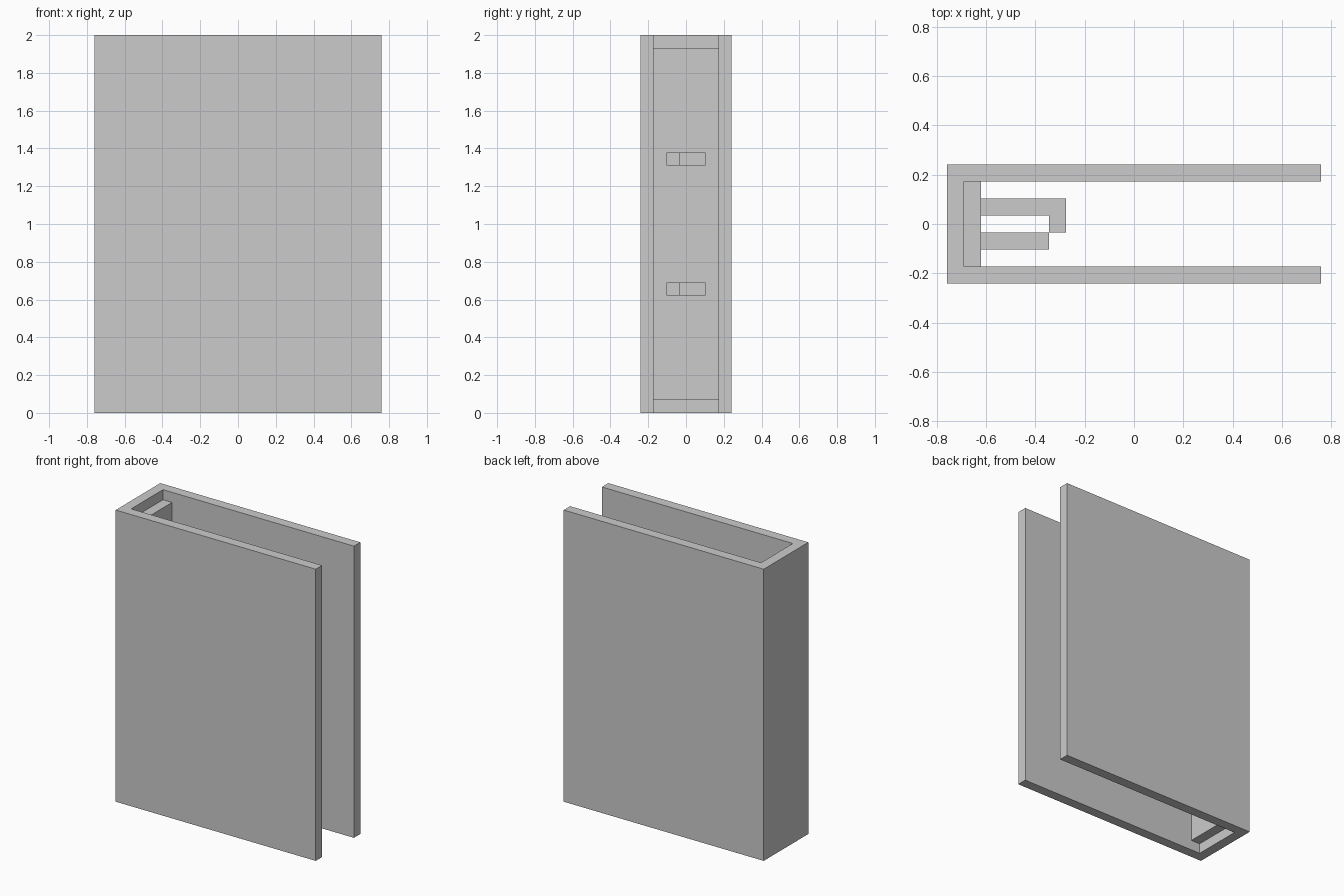
import bpy, bmesh

if "Cube" in bpy.data.objects:
    bpy.data.objects.remove(bpy.data.objects["Cube"])

U = 2 / 29  # grid unit: the wall thickness


def extrude(name, profile, z0, z1):
    """Extrude an XY outline (in grid units) from z0 to z1."""
    bm = bmesh.new()
    face = bm.faces.new([bm.verts.new((x * U, y * U, z0 * U)) for x, y in profile])
    res = bmesh.ops.extrude_face_region(bm, geom=[face])
    top = [g for g in res["geom"] if isinstance(g, bmesh.types.BMVert)]
    bmesh.ops.translate(bm, vec=(0, 0, (z1 - z0) * U), verts=top)
    bmesh.ops.recalc_face_normals(bm, faces=bm.faces)
    mesh = bpy.data.meshes.new(name)
    bm.to_mesh(mesh)
    bm.free()
    obj = bpy.data.objects.new(name, mesh)
    bpy.context.collection.objects.link(obj)
    return obj


def rect(x0, x1, y0, y1):
    return [(x0, y0), (x1, y0), (x1, y1), (x0, y1)]


# Folded cover: spine with two boards, open at the +x side
extrude("cover", [(-11, -3.5), (11, -3.5), (11, -2.5), (-10, -2.5),
                  (-10, 2.5), (11, 2.5), (11, 3.5), (-11, 3.5)], 0, 29)

# Mounting plate inside the spine
extrude("ring_plate", rect(-10, -9, -2.5, 2.5), 1, 28)

# Two rings, each a hooked arm and a short straight arm
for label, z in (("lower", 9), ("upper", 19)):
    extrude(label + "_ring_hook", [(-9, 0.5), (-5, 0.5), (-5, -0.5),
                                   (-4, -0.5), (-4, 1.5), (-9, 1.5)], z, z + 1)
    extrude(label + "_ring_arm", rect(-9, -5, -1.5, -0.5), z, z + 1)
